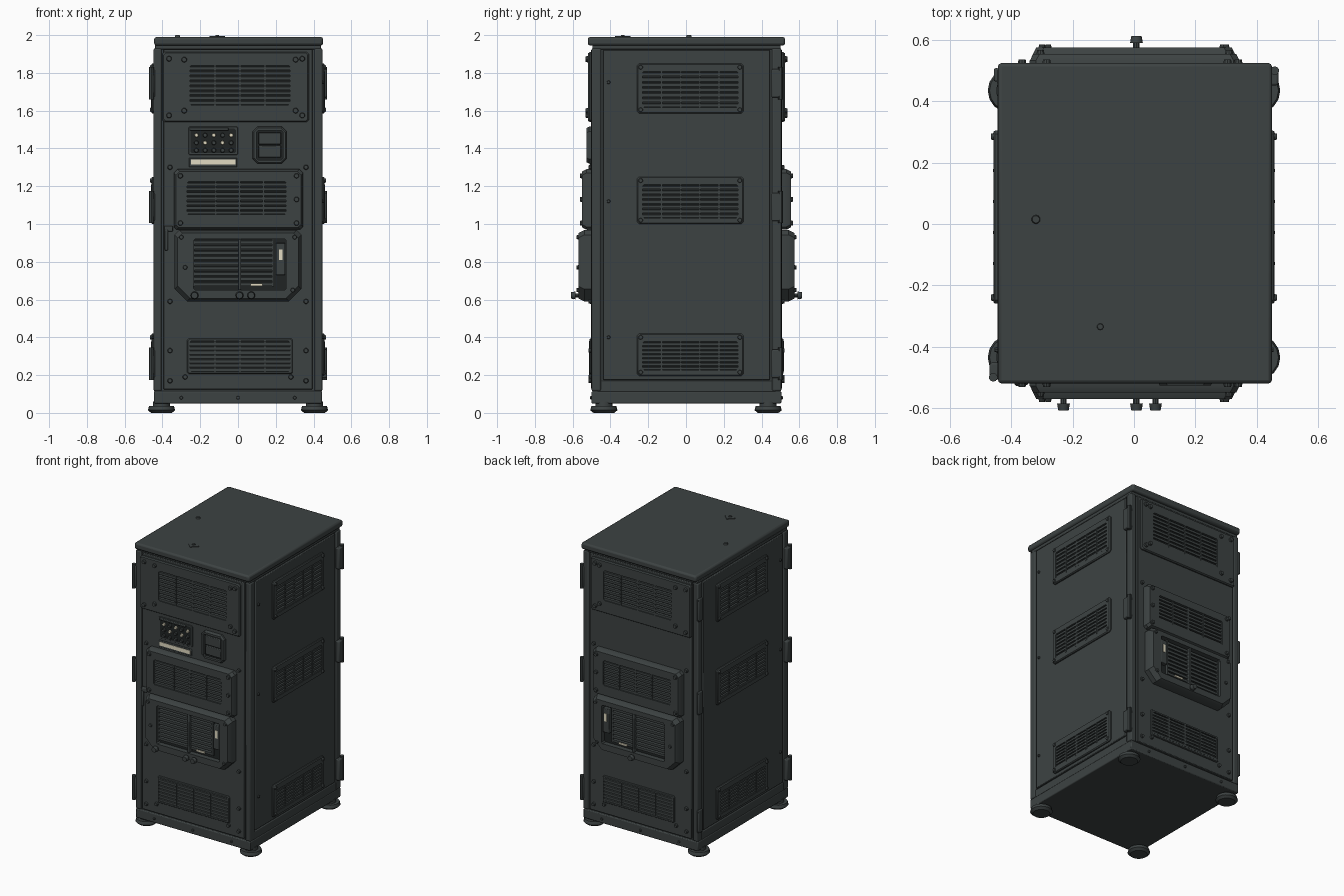
import bpy, bmesh
from mathutils import Matrix

cube = bpy.data.objects.get("Cube")
if cube:
    bpy.data.objects.remove(cube, do_unlink=True)


def material(name, rgb):
    m = bpy.data.materials.new(name)
    m.use_nodes = True
    m.diffuse_color = (*rgb, 1)
    m.node_tree.nodes["Principled BSDF"].inputs["Base Color"].default_value = (*rgb, 1)
    return m


BODY = material("slate grey", (0.046, 0.055, 0.055))
DARK = material("slot black", (0.014, 0.017, 0.017))
CREAM = material("lamp cream", (0.76, 0.71, 0.54))

# Each wall is drawn in its own (across, up, outward) coordinates
WALLS = {
    "front": lambda p: (p.x, -0.5 - p.z, p.y),
    "back": lambda p: (p.x, 0.505 + p.z, p.y),
    "left": lambda p: (0.445 + p.z, p.x, p.y),
    "right": lambda p: (-0.445 - p.z, p.x, p.y),
    "world": lambda p: p.copy(),
}


def finish(bm, name, wall, mats, bevel=0.0):
    for v in bm.verts:
        v.co = WALLS[wall](v.co)
    bmesh.ops.recalc_face_normals(bm, faces=bm.faces)
    mesh = bpy.data.meshes.new(name)
    bm.to_mesh(mesh)
    bm.free()
    for m in mats:
        mesh.materials.append(m)
    for p in mesh.polygons:
        p.use_smooth = True
    mesh.set_sharp_from_angle(angle=0.6)
    ob = bpy.data.objects.new(name, mesh)
    bpy.context.collection.objects.link(ob)
    if bevel:
        mod = ob.modifiers.new("edge", "BEVEL")
        mod.width, mod.segments = bevel, 2
    return ob


def add_box(bm, a0, a1, b0, b1, c0, c1):
    size = Matrix.Diagonal((a1 - a0, b1 - b0, c1 - c0, 1))
    mid = Matrix.Translation(((a0 + a1) / 2, (b0 + b1) / 2, (c0 + c1) / 2))
    return bmesh.ops.create_cube(bm, size=1, matrix=mid @ size)["verts"]


def boxes(name, wall, mat, items, bevel=0.004):
    bm = bmesh.new()
    for item in items:
        add_box(bm, *item)
    return finish(bm, name, wall, [mat], bevel)


def studs(name, wall, mat, spots, r, d0, d1, taper=0.75, sides=10):
    bm = bmesh.new()
    for u, v in spots:
        bmesh.ops.create_cone(bm, cap_ends=True, segments=sides, radius1=r, radius2=r * taper,
                              depth=d1 - d0, matrix=Matrix.Translation((u, v, (d0 + d1) / 2)))
    return finish(bm, name, wall, [mat])


def outline(rect, ct, cb):
    a, b, c, d = rect
    return [(a + cb, c), (b - cb, c), (b, c + cb), (b, d - ct),
            (b - ct, d), (a + ct, d), (a, d - ct), (a, c + cb)]


def shrink(r, k):
    return (r[0] + k, r[1] - k, r[2] + k, r[3] - k)


def plate(name, wall, rect, top, ct, cb, window=None, floor=0.002, lip=0.012):
    """Raised plate with sloped rim and an optional dark sunken window."""
    rings = [(rect, ct, cb, -0.005), (rect, ct, cb, top * 0.55), (shrink(rect, lip), ct, cb, top)]
    if window:
        rings += [(window, 0.008, 0.008, top), (window, 0.008, 0.008, floor)]
    bm = bmesh.new()
    loops = [[bm.verts.new((u, v, d)) for u, v in outline(r, t, b)] for r, t, b, d in rings]
    bm.faces.new(loops[0])
    for lo, hi in zip(loops, loops[1:]):
        for i in range(8):
            j = (i + 1) % 8
            bm.faces.new((lo[i], lo[j], hi[j], hi[i]))
    bm.faces.new(loops[-1]).material_index = 1 if window else 0
    return finish(bm, name, wall, [BODY, DARK])


def louvre(name, wall, window, d0, d1, rows, bars):
    """Tilted slats with upright bars in a window."""
    a, b, c, d = window
    bm = bmesh.new()
    step = (d - c) / rows
    for i in range(rows):
        z = c + (i + 0.5) * step
        for v in add_box(bm, a, b, z - step * 0.28, z + step * 0.32, d0, d1):
            if v.co.z > (d0 + d1) / 2:
                v.co.y -= step * 0.15
    for f in bars:
        u = a + (b - a) * f
        add_box(bm, u - 0.005, u + 0.005, c, d, d0, d1 + 0.003)
    return finish(bm, name, wall, [BODY])


def corners(rect, k):
    a, b, c, d = shrink(rect, k)
    return [(a, c), (b, c), (a, d), (b, d)]


# Cabinet shell
boxes("cabinet_core", "world", BODY, [(-0.432, 0.432, -0.485, 0.49, 0.06, 1.94)])
boxes("base_skirt", "world", BODY, [(-0.445, 0.445, -0.5, 0.505, 0.05, 0.115),
                                    (-0.442, 0.442, -0.47, 0.475, 0.11, 0.17)], 0.006)
boxes("corner_posts", "world", BODY,
      [(min(s * 0.405, s * 0.447), max(s * 0.405, s * 0.447), y, y + 0.05, 0.115, 1.93)
       for s in (-1, 1) for y in (-0.5, 0.455)], 0.008)
boxes("roof_collar", "world", BODY, [(-0.44, 0.44, -0.495, 0.5, 1.925, 1.948)])
boxes("roof", "world", BODY, [(-0.444, 0.45, -0.52, 0.525, 1.945, 1.99)], 0.012)
studs("roof_button", "world", BODY, [(-0.32, 0.015)], 0.016, 1.985, 2.0)
diamond = studs("roof_diamond", "world", BODY, [(-0.11, -0.335)], 0.042, 1.985, 1.994, 1, 4)
studs("roof_diamond_bolt", "world", BODY, [(-0.11, -0.335)], 0.012, 1.99, 2.0)

# Feet
for x in (-0.405, 0.405):
    for y in (-0.435, 0.435):
        bm = bmesh.new()
        for r1, r2, z0, z1 in ((0.055, 0.072, 0, 0.014), (0.072, 0.066, 0.014, 0.036),
                               (0.045, 0.045, 0.036, 0.06)):
            bmesh.ops.create_cone(bm, cap_ends=True, segments=16, radius1=r1, radius2=r2,
                                  depth=z1 - z0, matrix=Matrix.Translation((x, y, (z0 + z1) / 2)))
        finish(bm, "foot", "world", [BODY])

# Front and back doors share the same plates
top_rect, top_win = (-0.4, 0.375, 1.54, 1.91), (-0.255, 0.275, 1.63, 1.84)
mid_rect, mid_win = (-0.34, 0.345, 0.97, 1.29), (-0.27, 0.255, 1.05, 1.225)
box_rect, box_win = (-0.335, 0.335, 0.59, 0.968), (-0.235, 0.255, 0.65, 0.92)
low_win = (-0.255, 0.275, 0.22, 0.38)
for w in ("front", "back"):
    boxes(w + "_door", w, BODY, [(-0.395, 0.395, 0.125, 1.925, -0.02, 0.002)])
    plate(w + "_top_plate", w, top_rect, 0.018, 0.01, 0.01, top_win, 0.004, 0.006)
    louvre(w + "_top_louvre", w, top_win, 0.003, 0.015, 8, (0.25, 0.5, 0.75))
    plate(w + "_middle_plate", w, mid_rect, 0.05, 0.02, 0.015, mid_win, 0.015)
    louvre(w + "_middle_louvre", w, mid_win, 0.014, 0.044, 7, (0.29, 0.53, 0.77))
    plate(w + "_lower_box", w, box_rect, 0.07, 0.025, 0.065, box_win, 0.035, 0.016)
    louvre(w + "_lower_louvre", w, (-0.235, 0.185, 0.67, 0.92), 0.034, 0.048, 9, (0, 0.58, 1))
    boxes(w + "_box_divider", w, BODY, [(0.003, 0.017, 0.65, 0.92, 0.034, 0.068)])
    boxes(w + "_box_latch", w, BODY, [(0.2, 0.25, 0.73, 0.9, 0.034, 0.064)])
    boxes(w + "_latch_label", w, CREAM, [(0.217, 0.236, 0.81, 0.865, 0.06, 0.067)], 0)
    boxes(w + "_box_label", w, CREAM, [(0.065, 0.13, 0.672, 0.684, 0.05, 0.057)], 0)
    plate(w + "_bottom_rim", w, shrink(low_win, -0.014), 0.012, 0.008, 0.008, low_win, 0.004, 0.004)
    louvre(w + "_bottom_louvre", w, low_win, 0.003, 0.011, 7, (0.25, 0.5, 0.75))
    studs(w + "_top_bolts", w, BODY,
          corners(top_rect, 0.035) + corners(shrink(top_win, -0.05), 0.02), 0.016, 0.012, 0.032)
    studs(w + "_middle_bolts", w, BODY, corners(mid_rect, 0.035) + [(0.31, 1.13)], 0.015, 0.045, 0.062)
    studs(w + "_box_bolts", w, BODY, [(-0.28, 0.77), (0.3, 0.93), (-0.3, 0.93), (0.29, 0.65)],
          0.013, 0.065, 0.08)
    studs(w + "_door_bolts", w, BODY,
          [(s * 0.36, z) for s in (-1, 1) for z in (0.17, 0.33, 0.59, 1.3)] + [(-0.28, 0.19), (0.28, 0.19)],
          0.014, 0, 0.016)
    studs(w + "_skirt_bolts", w, BODY, [(-0.3, 0.08), (0, 0.08), (0.3, 0.08)], 0.01, -0.005, 0.008)
    knobs = [(0.008, 0.622)] + ([(0.07, 0.622), (-0.23, 0.622)] if w == "front" else [])
    studs(w + "_knob_stems", w, BODY, knobs, 0.011, 0.06, 0.1, 1)
    studs(w + "_knobs", w, BODY, knobs, 0.021, 0.085, 0.108, 0.8, 12)

# Front door lever
boxes("door_lever", "front", BODY, [(-0.39, -0.345, 0.96, 0.99, 0, 0.025),
                                    (-0.388, -0.37, 0.86, 0.97, 0.01, 0.028)], 0.005)

# Control panel: lamps, label strip and meter
plate("lamp_panel", "front", (-0.262, 0.0, 1.365, 1.515), 0.006, 0.006, 0.006,
      (-0.252, -0.01, 1.375, 1.505), 0.004, 0.002)
cols, rows = [-0.22 + 0.046 * i for i in range(5)], (1.39, 1.43, 1.47)
grid = [(x, z, (i + j) % 2 == 0 and j > 0) for i, x in enumerate(cols) for j, z in enumerate(rows)]
studs("lit_lamps", "front", CREAM, [(x, z) for x, z, lit in grid if lit], 0.012, 0, 0.016)
studs("dark_switches", "front", BODY, [(x, z) for x, z, lit in grid if not lit], 0.013, 0, 0.02)
boxes("lamp_hood", "front", BODY, [(-0.255, -0.05, 1.495, 1.51, 0, 0.015)])
boxes("label_tray", "front", BODY, [(-0.26, -0.005, 1.302, 1.35, 0, 0.009)])
boxes("label_strip", "front", CREAM, [(-0.25, -0.013, 1.315, 1.341, 0.006, 0.012)], 0)
plate("meter_frame", "front", (0.078, 0.257, 1.32, 1.515), 0.026, 0.025, 0.025,
      (0.098, 0.237, 1.34, 1.495), 0.008, 0.006)
boxes("meter_face", "front", BODY, [(0.108, 0.227, 1.352, 1.415, 0.004, 0.018),
                                    (0.108, 0.227, 1.422, 1.485, 0.004, 0.022)])

# Side walls with three framed louvres each
for w in ("left", "right"):
    boxes(w + "_wall", w, BODY, [(-0.44, 0.445, 0.175, 1.92, -0.02, 0.0)])
    for z0, z1, level in ((1.585, 1.85, "top"), (1.0, 1.25, "middle"), (0.195, 0.42, "bottom")):
        rect = (-0.26, 0.305, z0, z1)
        win = (-0.23, 0.275, z0 + 0.032, z1 - 0.042)
        plate(f"{w}_{level}_vent", w, rect, 0.014, 0.012, 0.012, win, 0.002, 0.005)
        louvre(f"{w}_{level}_louvre", w, win, 0.001, 0.012, 7, (0.2, 0.4, 0.6, 0.8))
        studs(f"{w}_{level}_bolts", w, BODY, corners(rect, 0.02), 0.013, 0.01, 0.022)
    studs(w + "_wall_bolts", w, BODY, [(-0.41, 1.12), (-0.41, 0.4), (-0.41, 1.75)], 0.01, -0.002, 0.01)

# Hinges on opposite corners, slim keepers on the remaining back corner
for z in (0.26, 1.09, 1.745):
    for wall, s in (("left", 1), ("right", -1)):
        edge = sorted((s * 0.452, s * 0.508))
        boxes("hinge_leaf", wall, BODY, [(*edge, z - 0.075, z + 0.075, -0.005, 0.026)], 0.007)
        bm = bmesh.new()
        bmesh.ops.create_cone(bm, cap_ends=True, segments=10, radius1=0.014, radius2=0.014,
                              depth=0.17, matrix=Matrix.Translation((s * 0.459, s * 0.5, z)))
        finish(bm, "hinge_pin", "world", [BODY])
    boxes("door_keeper", "right", BODY, [(0.465, 0.508, z - 0.08, z + 0.08, -0.005, 0.012)], 0.005)
